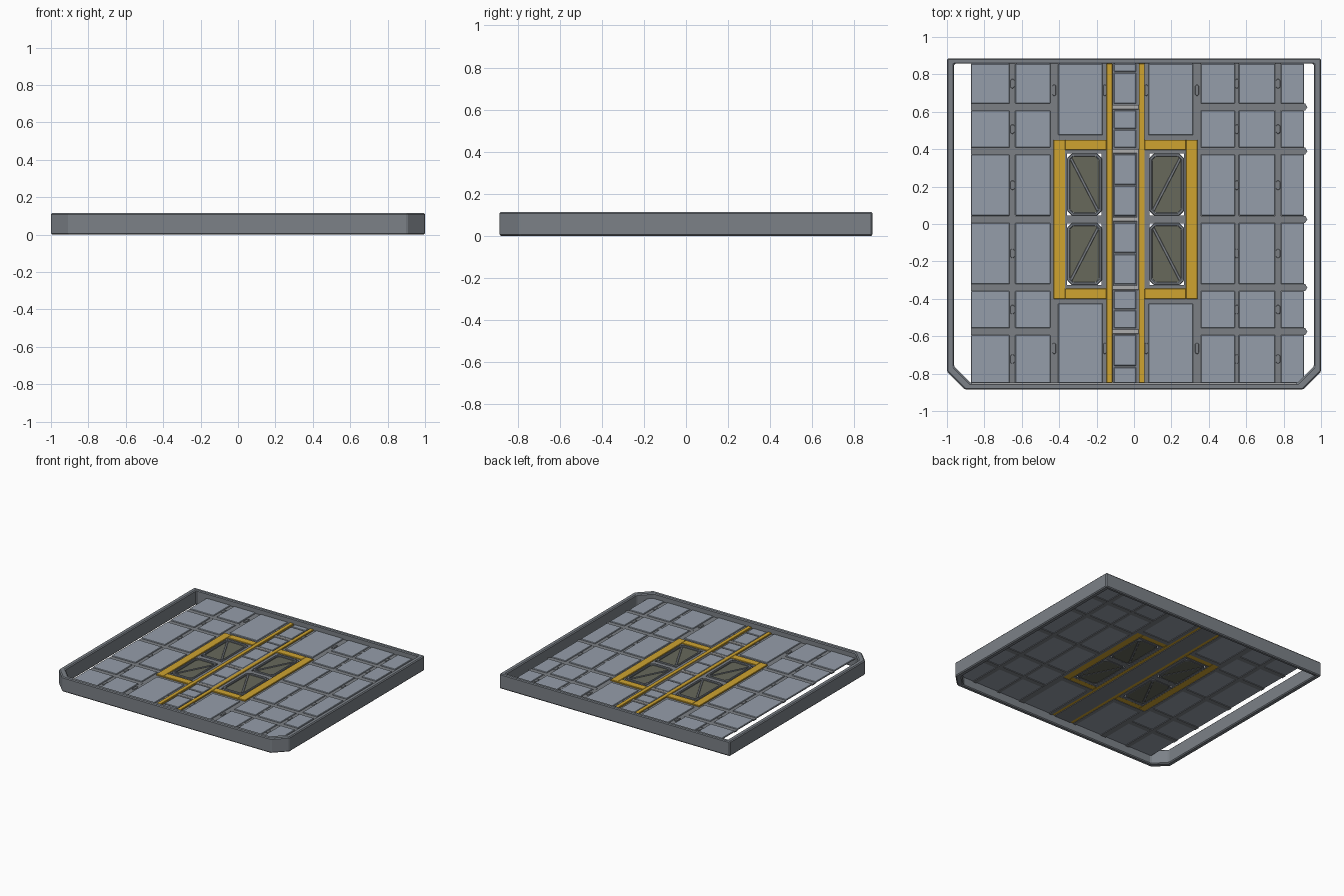
import bpy, bmesh, math

if "Cube" in bpy.data.objects:
    bpy.data.objects.remove(bpy.data.objects["Cube"])

def material(name, rgb):
    m = bpy.data.materials.new(name)
    m.diffuse_color = (*rgb, 1)
    m.use_nodes = True
    m.node_tree.nodes["Principled BSDF"].inputs["Base Color"].default_value = m.diffuse_color
    return m

PANEL = material("panel_blue_grey", (0.30, 0.34, 0.40))
SEAM = material("seam_grey", (0.20, 0.215, 0.235))
WALL = material("wall_grey", (0.20, 0.22, 0.245))
GOLD = material("gold", (0.62, 0.37, 0.03))
GLASS = material("olive_glass", (0.135, 0.14, 0.105))
LIGHT = material("light_grey", (0.42, 0.42, 0.42))

CX, CY = -0.045, 0.025          # mirror lines of the floor pattern

def mx(x):
    return 2 * CX - x

def my(y):
    return 2 * CY - y

def rect(x0, x1, y0, y1, c=0.0):
    """Rectangle outline, optionally with clipped corners."""
    x0, x1 = sorted((x0, x1))
    y0, y1 = sorted((y0, y1))
    if not c:
        return [(x0, y0), (x1, y0), (x1, y1), (x0, y1)]
    return [(x0 + c, y0), (x1 - c, y0), (x1, y0 + c), (x1, y1 - c),
            (x1 - c, y1), (x0 + c, y1), (x0, y1 - c), (x0, y0 + c)]

def finish(name, bm, mat, bevel=0):
    bmesh.ops.recalc_face_normals(bm, faces=bm.faces)
    me = bpy.data.meshes.new(name)
    bm.to_mesh(me)
    bm.free()
    ob = bpy.data.objects.new(name, me)
    bpy.context.collection.objects.link(ob)
    me.materials.append(mat)
    if bevel:
        b = ob.modifiers.new("bevel", "BEVEL")
        b.width, b.segments, b.limit_method = bevel, 1, "ANGLE"
    return ob

def plates(name, outlines, z0, z1, mat, bevel=0):
    """Extrude each outline from z0 to z1 into one object."""
    bm = bmesh.new()
    for pts in outlines:
        lo = [bm.verts.new((x, y, z0)) for x, y in pts]
        hi = [bm.verts.new((x, y, z1)) for x, y in pts]
        bm.faces.new(lo[::-1])
        bm.faces.new(hi)
        for i in range(len(pts)):
            j = (i + 1) % len(pts)
            bm.faces.new((lo[i], lo[j], hi[j], hi[i]))
    return finish(name, bm, mat, bevel)

def rings(name, pairs, z0, z1, mat, bevel=0):
    """Hollow extrusions between an outer and an inner outline."""
    bm = bmesh.new()
    for outer, inner in pairs:
        loops = [[bm.verts.new((x, y, z)) for x, y in p]
                 for p, z in ((outer, z0), (outer, z1), (inner, z1), (inner, z0))]
        n = len(outer)
        for k in range(4):
            a, b = loops[k], loops[(k + 1) % 4]
            for i in range(n):
                j = (i + 1) % n
                bm.faces.new((a[i], a[j], b[j], b[i]))
    return finish(name, bm, mat, bevel)

# outer wall with clipped front corners
outer = [(-1, 0.885), (-1, -0.79), (-0.905, -0.885), (0.905, -0.885), (1, -0.79), (1, 0.885)]
inner = [(-0.962, 0.857), (-0.962, -0.762), (-0.872, -0.852), (0.872, -0.852), (0.962, -0.762), (0.962, 0.857)]
rings("outer_wall", [(outer, inner)], 0, 0.115, WALL, 0.007)

# floor grid positions
Y0, Y1 = -0.85, 0.857
rows = [-0.575, -0.34, 0.025, 0.39, 0.625]
hw = 0.019
edges = [Y0] + [e for y in rows for e in (y - hw, y + hw)] + [Y1]
spans = list(zip(edges[::2], edges[1::2]))
columns = [(-0.872, -0.665), (-0.635, -0.447), (0.357, 0.54), (0.56, 0.755), (0.785, 0.91)]

# raised floor panels
tiles = [rect(a, b, c, d) for a, b in columns for c, d in spans]
for a, b in ((-0.405, -0.168), (mx(-0.405), mx(-0.168))):
    tiles += [rect(a, b, 0.475, Y1), rect(a, b, Y0, my(0.475))]
plates("floor_panels", tiles, 0.064, 0.076, PANEL, 0.003)

# sunken seams between the panels, right ends pointed
seams = []
for y in rows:
    seams.append(rect(-0.872, -0.43, y - hw, y + hw))
    seams.append([(0.34, y - hw), (0.915, y - hw), (0.927, y), (0.915, y + hw), (0.34, y + hw)])
plates("cross_seams", seams, 0.061, 0.070, SEAM)
long_seams = [rect(a, b, Y0, Y1) for a, b in ((-0.667, -0.633), (0.538, 0.562), (0.753, 0.787))]
for a, b in ((-0.449, -0.403), (-0.17, -0.143)):
    for p, q in ((a, b), (mx(a), mx(b))):
        long_seams += [rect(p, q, 0.44, Y1), rect(p, q, Y0, my(0.44))]
for p, q in ((-0.449, -0.425), (mx(-0.449), mx(-0.425))):
    long_seams.append(rect(p, q, my(0.44), 0.44))
for p, q in ((-0.403, -0.17), (mx(-0.403), mx(-0.17))):
    long_seams += [rect(p, q, 0.44, 0.477), rect(p, q, my(0.477), my(0.44))]
plates("long_seams", long_seams, 0.060, 0.069, SEAM)

# small latches along the seams
latches = [rect(x - 0.012, x + 0.012, (c + d) / 2 - 0.025, (c + d) / 2 + 0.025, 0.008)
           for x in (-0.65, 0.55, 0.77) for c, d in spans]
for x in (-0.427, -0.156, mx(-0.427), mx(-0.156)):
    for y in (0.715, my(0.715)):
        latches.append(rect(x - 0.01, x + 0.01, y - 0.03, y + 0.03, 0.007))
plates("seam_latches", latches, 0.062, 0.074, SEAM, 0.002)

# gold trim: two rails and the window surrounds
gold = []
for s in (lambda x: x, mx):
    gold += [rect(s(-0.147), s(-0.116), Y0, Y1),
             rect(s(-0.43), s(-0.368), my(0.45), 0.45),
             rect(s(-0.368), s(-0.147), 0.395, 0.45),
             rect(s(-0.368), s(-0.147), my(0.45), my(0.395))]
plates("gold_trim", gold, 0.063, 0.079, GOLD, 0.002)

# windows: bed, clipped frame, glass and diagonal brace
beds, frames, panes, braces = [], [], [], []
for s in (lambda x: x, mx):
    xa, xb = sorted((s(-0.358), s(-0.172)))
    beds += [rect(s(-0.368), s(-0.357), my(0.395), 0.395),
             rect(s(-0.173), s(-0.147), my(0.395), 0.395),
             rect(s(-0.357), s(-0.173), 0.376, 0.395),
             rect(s(-0.357), s(-0.173), my(0.376), my(0.395)),
             rect(s(-0.357), s(-0.173), my(0.046), 0.046)]
    for t in (lambda y: y, my):
        ya, yb = sorted((t(0.045), t(0.377)))
        g = 0.016
        frames.append((rect(xa, xb, ya, yb, 0.025),
                       rect(xa + g, xb - g, ya + g, yb - g, 0.018)))
        panes.append(rect(xa + 0.008, xb - 0.008, ya + 0.008, yb - 0.008, 0.02))
        w = 0.008
        p, q = (s(-0.338), t(0.352)), (s(-0.192), t(0.07))
        braces.append([(p[0] - w, p[1]), (p[0] + w, p[1]), (q[0] + w, q[1]), (q[0] - w, q[1])])
plates("window_beds", beds, 0.062, 0.072, SEAM)
rings("window_frames", frames, 0.060, 0.080, WALL, 0.004)
plates("window_glass", panes, 0.062, 0.068, GLASS)
plates("window_braces", braces, 0.060, 0.073, SEAM, 0.002)

# central walkway: bed, tiles and light cross bars
plates("walkway_bed", [rect(-0.116, 0.026, Y0, Y1)], 0.060, 0.066, SEAM)
walk = []
for c, d in spans:
    m = (c + d) / 2
    if c == Y0:
        m = -0.762
    elif d == Y1:
        m = 0.812
    walk += [rect(-0.107, 0.012, c, m - 0.004), rect(-0.107, 0.012, m + 0.004, d)]
plates("walkway_tiles", walk, 0.062, 0.073, PANEL, 0.003)
plates("walkway_bars", [rect(-0.116, 0.026, y - 0.012, y + 0.012) for y in rows]
       + [rect(0.014, 0.026, my(0.39), 0.39), rect(-0.116, -0.109, my(0.39), 0.39)],
       0.0625, 0.0745, LIGHT, 0.002)
